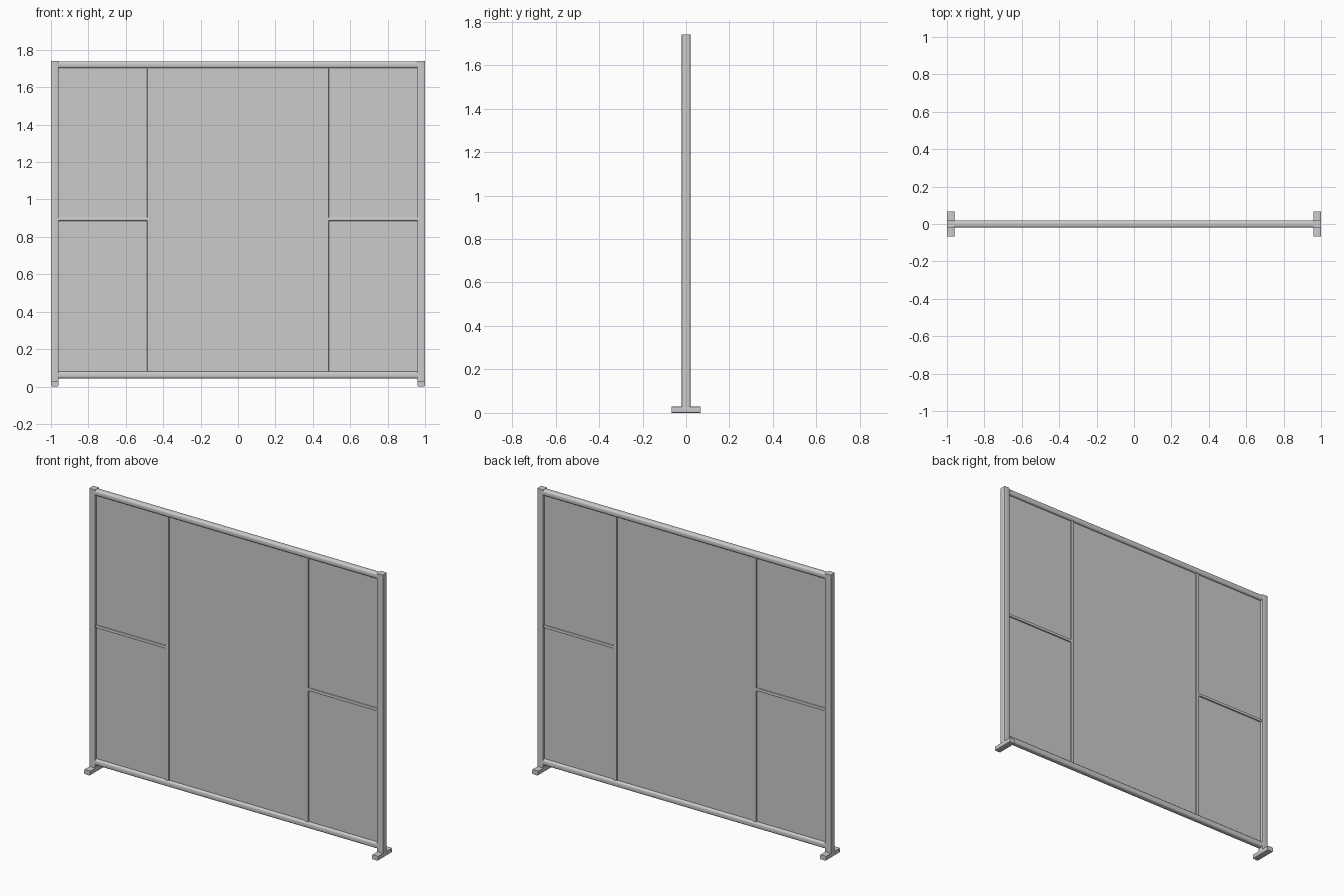
import bpy, bmesh
from mathutils import Vector

if "Cube" in bpy.data.objects:
    bpy.data.objects.remove(bpy.data.objects["Cube"])

POST_X = 0.98      # post centre line
INNER_X = 0.96     # inner face of the posts
BAR_X = 0.475      # vertical glazing bars


def box(name, lo, hi, radius=0.0, axis=None, segments=4):
    """Box between two corners; edges parallel to axis (or all) are rounded."""
    lo, hi = Vector(lo), Vector(hi)
    size, mid = hi - lo, (lo + hi) / 2
    bm = bmesh.new()
    bmesh.ops.create_cube(bm, size=1)
    bmesh.ops.scale(bm, vec=size, verts=bm.verts)
    if radius:
        edges = [e for e in bm.edges if axis is None or
                 abs((e.verts[0].co - e.verts[1].co)[axis]) > 1e-5]
        bmesh.ops.bevel(bm, geom=edges, offset=radius, segments=segments,
                        profile=0.5, affect='EDGES')
    mesh = bpy.data.meshes.new(name)
    bm.to_mesh(mesh)
    bm.free()
    obj = bpy.data.objects.new(name, mesh)
    obj.location = mid
    bpy.context.collection.objects.link(obj)
    if radius:
        bpy.context.view_layer.objects.active = obj
        bpy.ops.object.select_all(action='DESELECT')
        obj.select_set(True)
        bpy.ops.object.shade_smooth_by_angle()
    return obj


def span(name, x0, x1, y, z0, z1, **kw):
    return box(name, (x0, -y, z0), (x1, y, z1), **kw)


# Parts repeated on each side
for side, s in (("left", -1), ("right", 1)):
    x = s * POST_X
    span(f"{side}_post", x - 0.02, x + 0.02, 0.02, 0.025, 1.74,
         radius=0.003, axis=2, segments=2)
    span(f"{side}_foot", x - 0.02, x + 0.02, 0.067, 0.0, 0.029,
         radius=0.005, axis=1, segments=3)
    b = s * BAR_X
    span(f"{side}_vertical_bar", b - 0.011, b + 0.011, 0.011, 0.07, 1.71,
         radius=0.003, axis=2, segments=2)
    a, c = sorted((s * (BAR_X + 0.01), s * INNER_X))
    span(f"{side}_crossbar", a, c, 0.011, 0.886, 0.904,
         radius=0.003, axis=0, segments=2)

# Rounded rails between the posts
span("top_rail", -INNER_X, INNER_X, 0.019, 1.702, 1.738, radius=0.012, axis=0)
span("bottom_rail", -INNER_X, INNER_X, 0.019, 0.043, 0.08, radius=0.012, axis=0)

# Thin infill panel
span("panel", -INNER_X, INNER_X, 0.003, 0.07, 1.71)
